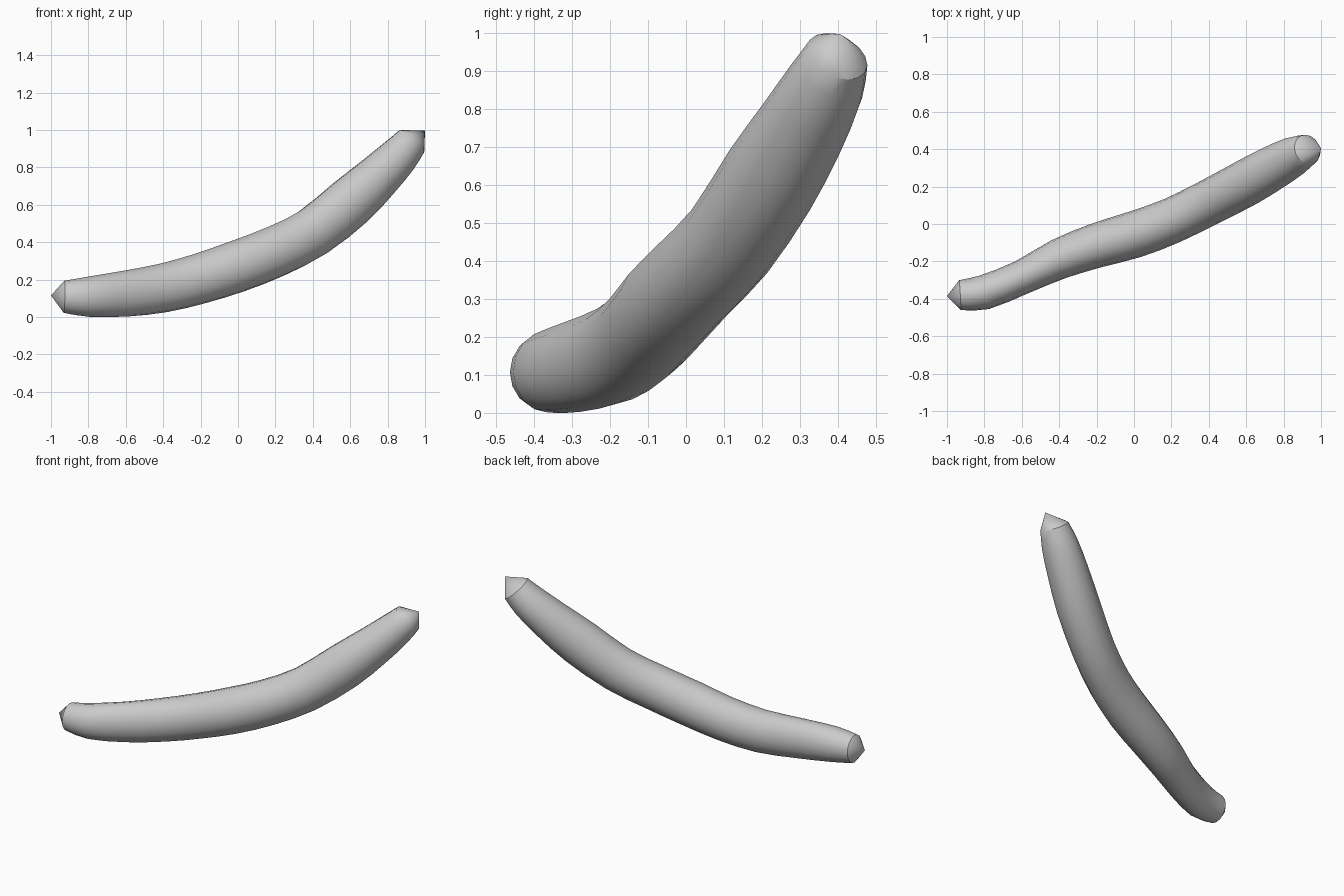
import bpy
import bmesh
import math
from mathutils import Vector

if "Cube" in bpy.data.objects:
    bpy.data.objects.remove(bpy.data.objects["Cube"], do_unlink=True)

SIDES = 16
STEPS = 2

# Stations along the body: x, y, z of the centre, half width, half height
STATIONS = [
    (-.93, -.38, .108, .08, .086),
    (-.8, -.365, .108, .093, .107),
    (-.6, -.285, .125, .092, .123),
    (-.4, -.187, .155, .108, .131),
    (-.2, -.115, .206, .119, .135),
    (0, -.057, .272, .125, .139),
    (.2, .017, .35, .122, .138),
    (.4, .115, .452, .122, .137),
    (.6, .22, .612, .125, .139),
    (.75, .305, .75, .118, .122),
    (.86, .365, .86, .105, .106),
    (.927, .398, .938, .082, .09),
]
TIPS = [Vector((-1, -.385, .115)), Vector((1, .405, .997))]


def spline(points, steps):
    """Catmull-Rom samples through the stations."""
    rows = [Vector(p) for p in points]
    rows = [rows[0] * 2 - rows[1]] + rows + [rows[-1] * 2 - rows[-2]]
    samples = []
    for a, b, c, d in zip(rows, rows[1:], rows[2:], rows[3:]):
        for i in range(steps):
            t = i / steps
            samples.append((b * 2 + (c - a) * t
                            + (a * 2 - b * 5 + c * 4 - d) * t ** 2
                            + (b * 3 - a - c * 3 + d) * t ** 3) / 2)
    return samples + [rows[-2]]


def make_material(name, color):
    mat = bpy.data.materials.new(name)
    mat.use_nodes = True
    mat.diffuse_color = color
    mat.node_tree.nodes["Principled BSDF"].inputs["Base Color"].default_value = color
    return mat


def make_body():
    bm = bmesh.new()
    samples = spline(STATIONS, STEPS)
    centres = [Vector(s[:3]) for s in samples]
    last = len(samples) - 1

    # Oval rings square to the path
    rings = []
    for i, sample in enumerate(samples):
        tangent = (centres[min(i + 1, last)] - centres[max(i - 1, 0)]).normalized()
        side = Vector((0, 0, 1)).cross(tangent).normalized()
        up = tangent.cross(side)
        ring = []
        for k in range(SIDES):
            angle = math.tau * k / SIDES
            offset = side * math.cos(angle) * sample[3] + up * math.sin(angle) * sample[4]
            ring.append(bm.verts.new(centres[i] + offset))
        rings.append(ring)

    # Skin between rings, then a pointed cone at each end
    for a, b in zip(rings, rings[1:]):
        for k in range(SIDES):
            n = (k + 1) % SIDES
            bm.faces.new((a[k], a[n], b[n], b[k]))
    for ring, tip in zip((rings[0], rings[-1]), TIPS):
        apex = bm.verts.new(tip)
        for k in range(SIDES):
            bm.faces.new((ring[k], ring[(k + 1) % SIDES], apex))

    bmesh.ops.recalc_face_normals(bm, faces=bm.faces)
    mesh = bpy.data.meshes.new("curved_body")
    bm.to_mesh(mesh)
    bm.free()
    obj = bpy.data.objects.new("curved_body", mesh)
    bpy.context.collection.objects.link(obj)
    return obj


body = make_body()
body.data.materials.append(make_material("light_grey", (.6, .6, .6, 1)))
bpy.ops.object.select_all(action="DESELECT")
body.select_set(True)
bpy.context.view_layer.objects.active = body
bpy.ops.object.shade_smooth_by_angle(angle=math.radians(30))
